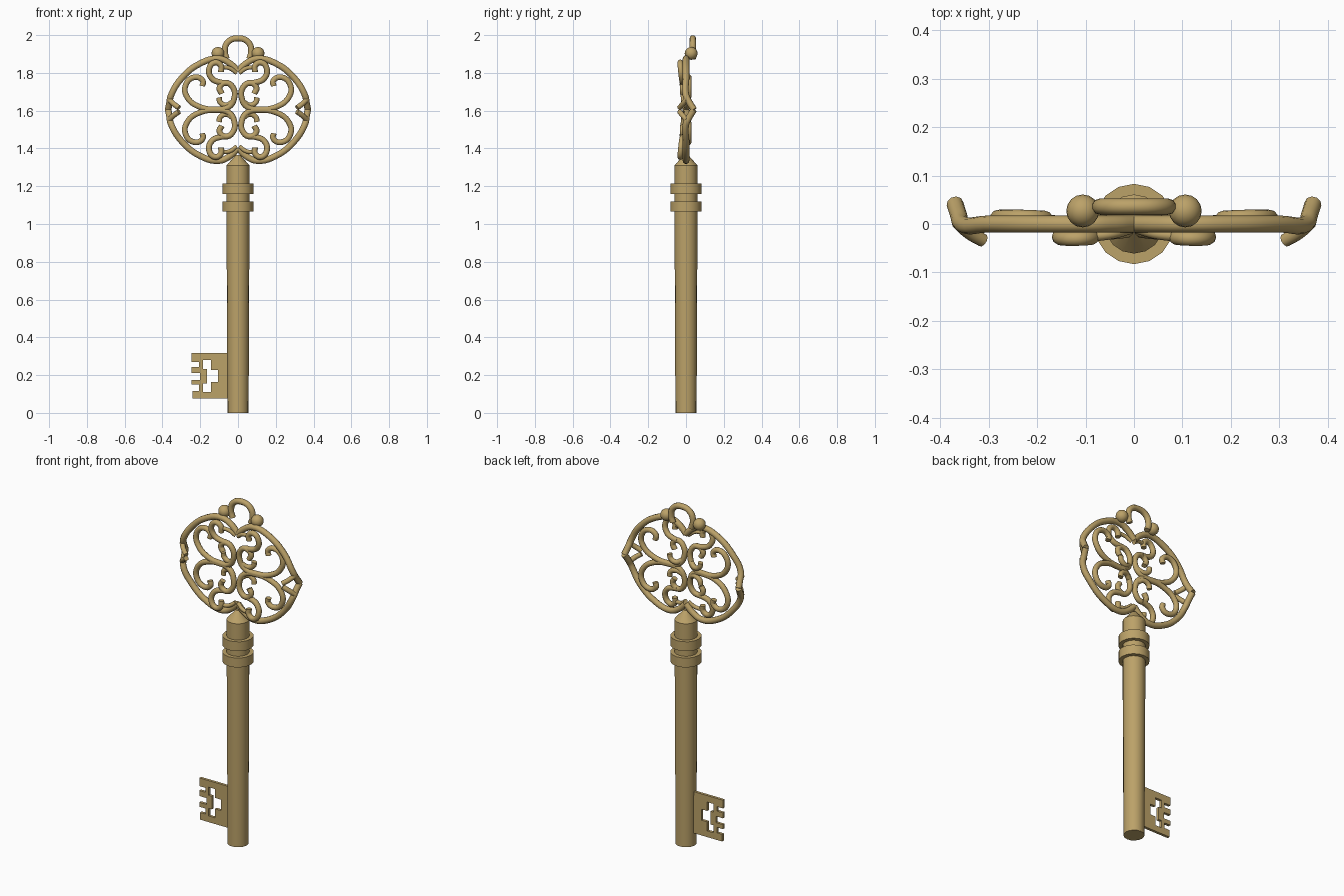
import bpy, math, bmesh

if "Cube" in bpy.data.objects:
    bpy.data.objects.remove(bpy.data.objects["Cube"])

brass = bpy.data.materials.new("brass")
brass.diffuse_color = (0.50, 0.36, 0.14, 1)
brass.use_nodes = True
brass.node_tree.nodes["Principled BSDF"].inputs["Base Color"].default_value = brass.diffuse_color
MID = 1.605  # height of the bow's centre


def finish(ob, angle=40):
    bpy.ops.object.select_all(action='DESELECT')
    ob.select_set(True)
    bpy.context.view_layer.objects.active = ob
    if ob.type == 'CURVE':
        bpy.ops.object.convert(target='MESH')
        ob = bpy.context.object
    ob.data.materials.clear()
    ob.data.materials.append(brass)
    bpy.ops.object.shade_smooth_by_angle(angle=math.radians(angle))
    return ob


def tube(name, paths, radius):
    """Round rod through each path of (x, y, z) points."""
    cu = bpy.data.curves.new(name, 'CURVE')
    cu.dimensions = '3D'
    cu.bevel_depth = radius
    cu.bevel_resolution = 3
    cu.resolution_u = 5
    cu.use_fill_caps = True
    for pts in paths:
        sp = cu.splines.new('BEZIER')
        sp.bezier_points.add(len(pts) - 1)
        for bp, p in zip(sp.bezier_points, pts):
            bp.co = p
            bp.handle_left_type = bp.handle_right_type = 'AUTO'
    ob = bpy.data.objects.new(name, cu)
    bpy.context.collection.objects.link(ob)
    return finish(ob, 60)


def four_way(path):
    """Repeat an upper right path in all four quarters of the bow."""
    return [[(sx * x, y, MID + sz * z) for x, y, z in path]
            for sx in (1, -1) for sz in (1, -1)]


def lathe(name, profile, sides=16):
    bm = bmesh.new()
    rings = [[bm.verts.new((r * math.cos(2 * math.pi * i / sides),
                            r * math.sin(2 * math.pi * i / sides), z))
              for i in range(sides)] for r, z in profile]
    for a, b in zip(rings, rings[1:]):
        for i in range(sides):
            j = (i + 1) % sides
            bm.faces.new((a[i], a[j], b[j], b[i]))
    bm.faces.new(rings[0][::-1])
    bm.faces.new(rings[-1])
    me = bpy.data.meshes.new(name)
    bm.to_mesh(me)
    bm.free()
    ob = bpy.data.objects.new(name, me)
    bpy.context.collection.objects.link(ob)
    return finish(ob, 35)


# Shaft with two collars and a conical tip under the bow
lathe("shaft", [(0.056, 0), (0.061, 1.065), (0.083, 1.065), (0.083, 1.12),
                (0.061, 1.12), (0.061, 1.16), (0.083, 1.16), (0.083, 1.215),
                (0.061, 1.215), (0.061, 1.31), (0.012, 1.365)])

# Toothed bit with a stepped hole
outer = [(-.04, .075), (-.04, .318), (-.245, .318), (-.245, .27), (-.206, .27),
         (-.206, .244), (-.245, .244), (-.245, .212), (-.2, .212), (-.2, .175),
         (-.245, .175), (-.245, .149), (-.206, .149), (-.206, .117),
         (-.24, .117), (-.24, .075)]
hole = [(-.185, .28), (-.143, .28), (-.143, .228), (-.106, .228), (-.106, .164),
        (-.143, .164), (-.143, .111), (-.185, .111), (-.185, .155),
        (-.164, .155), (-.164, .232), (-.185, .232)]
cu = bpy.data.curves.new("bit", 'CURVE')
cu.dimensions = '2D'
cu.fill_mode = 'BOTH'
cu.extrude = 0.008
for loop in (outer, hole):
    sp = cu.splines.new('POLY')
    sp.points.add(len(loop) - 1)
    for p, (x, z) in zip(sp.points, loop):
        p.co = (x, z, 0, 1)
    sp.use_cyclic_u = True
bit = bpy.data.objects.new("bit", cu)
bit.rotation_euler.x = math.pi / 2
bpy.context.collection.objects.link(bit)
finish(bit, 30)

# Outer frame of the bow, swept back at the side points
tube("bow_frame", four_way([(0, 0, .205), (.045, 0, .247), (.1, 0, .27),
                            (.2, 0, .245), (.3, 0, .165), (.355, 0, .075),
                            (.363, .02, .035), (.37, .042, 0)]), 0.0175)

# Forward hooks at the side points
tube("side_hooks", four_way([(.365, .005, .055), (.34, -.018, .03),
                             (.312, -.034, .01)]), 0.014)

# Large scrolls: outer hook, belly, then inner spiral
tube("large_scrolls", four_way([(.19, .012, .125), (.185, .012, .15),
                                (.23, .014, .172), (.279, .014, .125),
                                (.265, .012, .06), (.2, .005, .014),
                                (.12, 0, .002), (.05, -.006, .014),
                                (.02, -.012, .06), (.025, -.015, .115),
                                (.065, -.018, .142), (.098, -.018, .115),
                                (.085, -.018, .085)]), 0.0155)

# Small hooks inside the spirals
tube("inner_hooks", four_way([(.03, -.008, .04), (.06, .004, .024),
                              (.095, .008, .04), (.1, .008, .065)]), 0.0145)

# Small scrolls tucked under the frame, in front of it
tube("small_scrolls", four_way([(.09, -.026, .2), (.09, -.028, .232),
                                (.122, -.03, .25), (.153, -.028, .215),
                                (.138, -.022, .165), (.095, -.018, .145),
                                (.065, -.016, .142)]), 0.0155)
tube("cusp_links", four_way([(.008, -.01, .195), (.045, -.02, .22),
                             (.09, -.026, .225)]), 0.011)

# Hanging loop at the top
tube("hanging_loop", [[(-.06, .036, 1.875), (-.07, .036, 1.91),
                       (-.055, .036, 1.962), (0, .036, 1.983),
                       (.055, .036, 1.962), (.07, .036, 1.91),
                       (.06, .036, 1.875)]], 0.017)

# Beads either side of the loop
for side, x in (("left", -.106), ("right", .106)):
    bpy.ops.mesh.primitive_uv_sphere_add(segments=16, ring_count=10, radius=.034,
                                         location=(x, .027, 1.903))
    bead = bpy.context.object
    bead.name = side + "_bead"
    finish(bead, 60)
